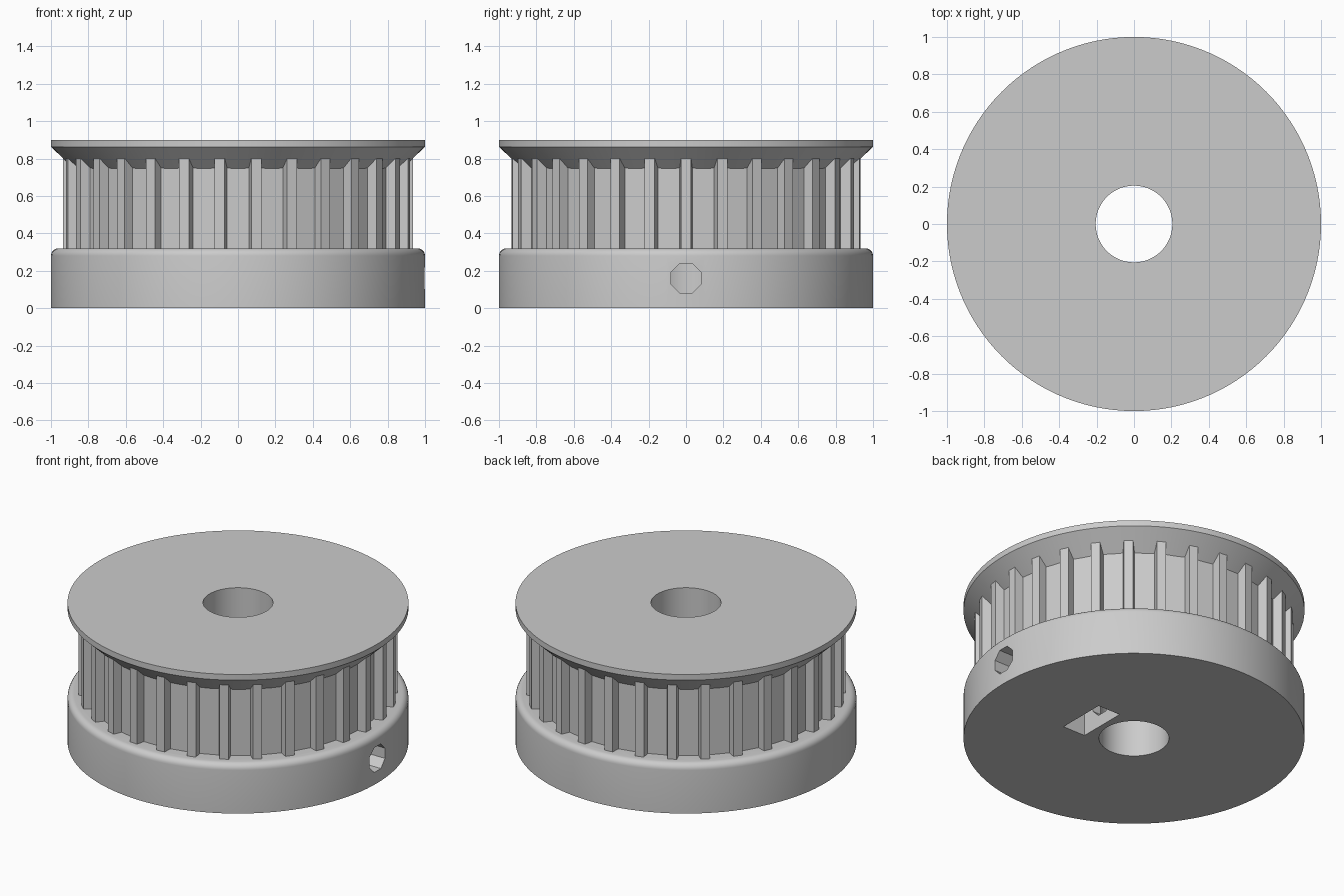
import bpy, bmesh
from math import sin, cos, pi, radians
from mathutils import Matrix, Vector

if "Cube" in bpy.data.objects:
    bpy.data.objects.remove(bpy.data.objects["Cube"], do_unlink=True)

TEETH = 30
SEGMENTS = 120
ROOT, TIP = 0.88, 0.935
BORE = 0.205
HUB_TOP, TOP = 0.32, 0.9
SCREW_Z = 0.16

grey = bpy.data.materials.new("plain grey")
grey.use_nodes = True
colour = (0.6, 0.6, 0.6, 1)
grey.diffuse_color = colour
grey.node_tree.nodes["Principled BSDF"].inputs["Base Color"].default_value = colour


def finish(bm, name):
    bmesh.ops.recalc_face_normals(bm, faces=bm.faces)
    mesh = bpy.data.meshes.new(name)
    bm.to_mesh(mesh)
    bm.free()
    mesh.materials.append(grey)
    obj = bpy.data.objects.new(name, mesh)
    bpy.context.collection.objects.link(obj)
    return obj


def lathe(name, profile):
    """Solid turned around z from (radius, height) points, capped at both ends."""
    bm = bmesh.new()
    rings = []
    for r, z in profile:
        angles = [2 * pi * i / SEGMENTS for i in range(SEGMENTS)]
        rings.append([bm.verts.new((r * cos(a), r * sin(a), z)) for a in angles])
    for low, high in zip(rings, rings[1:]):
        for i in range(SEGMENTS):
            j = (i + 1) % SEGMENTS
            bm.faces.new((low[i], low[j], high[j], high[i]))
    bm.faces.new(rings[0])
    bm.faces.new(rings[-1])
    return finish(bm, name)


def prism(name, outline, low, high, matrix):
    """Outline in xy extruded along z, then placed by a matrix."""
    bm = bmesh.new()
    rings = [[bm.verts.new((x, y, z)) for x, y in outline] for z in (low, high)]
    for i in range(len(outline)):
        j = (i + 1) % len(outline)
        bm.faces.new((rings[0][i], rings[0][j], rings[1][j], rings[1][i]))
    for ring in rings:
        bm.faces.new(ring)
    bm.transform(matrix)
    return finish(bm, name)


def combine(base, other, operation):
    """Apply a boolean and remove the helper solid."""
    mod = base.modifiers.new("combine", "BOOLEAN")
    mod.operation = operation
    mod.solver = "EXACT"
    mod.object = other
    graph = bpy.context.evaluated_depsgraph_get()
    result = bpy.data.meshes.new_from_object(base.evaluated_get(graph))
    base.modifiers.clear()
    base.data = result
    bpy.data.objects.remove(other, do_unlink=True)


# Hub with a rounded upper rim
round_r = 0.04
rim = [(1 - round_r + round_r * cos(radians(a)), HUB_TOP - round_r + round_r * sin(radians(a)))
       for a in range(0, 91, 15)]
pulley = lathe("toothed_pulley", [(1, 0)] + rim)

# Belt teeth: slightly tapered teeth with flat valleys between them
outline = []
for k in range(TEETH):
    turn = Matrix.Rotation(2 * pi * k / TEETH, 2)
    for r, side in ((ROOT, -0.034), (TIP, -0.027), (TIP, 0.027), (ROOT, 0.034)):
        outline.append(turn @ Vector((r, side)))
combine(pulley, prism("belt_teeth", outline, HUB_TOP - 0.05, 0.84, Matrix()), "UNION")

# Top flange with a conical underside
combine(pulley, lathe("top_flange", [(0.84, 0.71), (1, 0.863), (1, TOP)]), "UNION")

# Shaft bore
combine(pulley, lathe("shaft_bore", [(BORE, -0.1), (BORE, 1)]), "DIFFERENCE")

# Remaining cutters are drawn as (y, z) outlines extruded along x
along_x = Matrix(((0, 0, 1, 0), (1, 0, 0, 0), (0, 1, 0, 0), (0, 0, 0, 1)))

# Octagonal set screw hole from the side into the bore
screw_r = 0.08 / cos(pi / 8)
octagon = [(screw_r * cos(a), SCREW_Z + screw_r * sin(a))
           for a in (pi / 8 + i * pi / 4 for i in range(8))]
combine(pulley, prism("screw_hole", octagon, 0.1, 1.1, along_x), "DIFFERENCE")

# Nut slot open at the bottom, ending in a hexagon point
half = 0.16
slot = [(-half, -0.1), (half, -0.1), (half, 0.25), (0, 0.345), (-half, 0.25)]
combine(pulley, prism("nut_slot", slot, 0.245, 0.405, along_x), "DIFFERENCE")

# Smooth turned faces, keep sharp edges
bpy.ops.object.select_all(action="DESELECT")
pulley.select_set(True)
bpy.context.view_layer.objects.active = pulley
bpy.ops.object.shade_smooth_by_angle(angle=radians(25))
